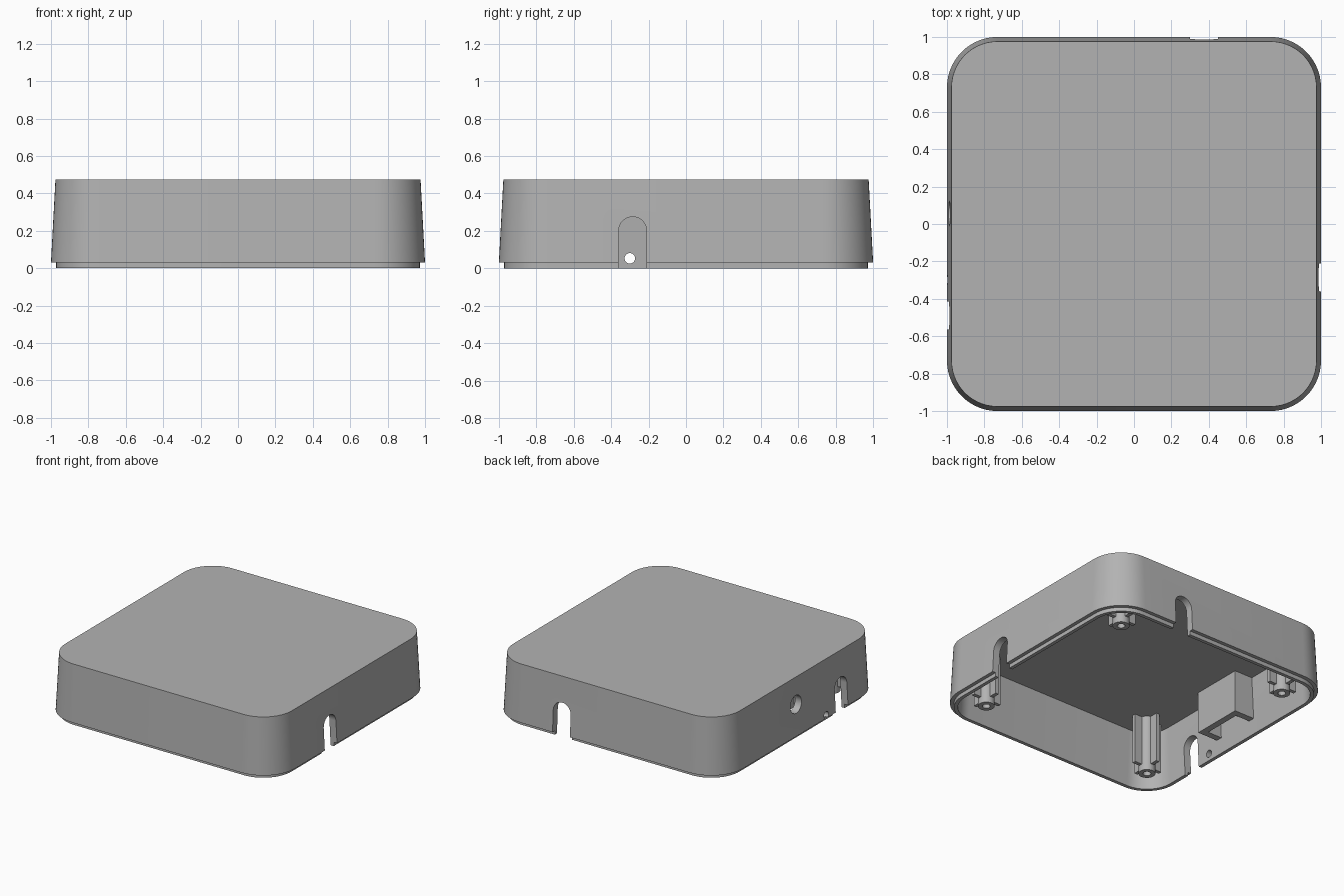
import bpy, bmesh, math
from mathutils import Matrix, Vector

cube = bpy.data.objects.get("Cube")
if cube:
    bpy.data.objects.remove(cube)

grey = bpy.data.materials.new("light grey plastic")
grey.use_nodes = True
colour = (0.45, 0.45, 0.45, 1)
grey.diffuse_color = colour
grey.node_tree.nodes["Principled BSDF"].inputs["Base Color"].default_value = colour

CORNER = 0.73      # centre of the corner rounding
CEILING = 0.445


def make(name, bm):
    bmesh.ops.recalc_face_normals(bm, faces=bm.faces)
    mesh = bpy.data.meshes.new(name)
    bm.to_mesh(mesh)
    bm.free()
    mesh.materials.append(grey)
    ob = bpy.data.objects.new(name, mesh)
    bpy.context.collection.objects.link(ob)
    return ob


def activate(ob):
    bpy.ops.object.select_all(action="DESELECT")
    ob.select_set(True)
    bpy.context.view_layer.objects.active = ob


def smooth(ob):
    activate(ob)
    bpy.ops.object.shade_smooth_by_angle(angle=math.radians(30))


def rounded_ring(bm, half, z, steps=14):
    ring = []
    for q in range(4):
        a0 = q * math.pi / 2
        cx = CORNER * (1 if q in (0, 3) else -1)
        cy = CORNER * (1 if q < 2 else -1)
        for i in range(steps + 1):
            a = a0 + i / steps * math.pi / 2
            r = half - CORNER
            ring.append(bm.verts.new((cx + r * math.cos(a), cy + r * math.sin(a), z)))
    return ring


def bridge(bm, a, b):
    n = len(a)
    for i in range(n):
        j = (i + 1) % n
        bm.faces.new((a[i], a[j], b[j], b[i]))


def add_box(bm, lo, hi):
    lo, hi = Vector(lo), Vector(hi)
    m = Matrix.Translation((lo + hi) / 2) @ Matrix.Diagonal((*(hi - lo), 1))
    bmesh.ops.create_cube(bm, size=1, matrix=m)


def cut(target, bm):
    cutter = make("cutter", bm)
    cutter.hide_render = True
    activate(target)
    mod = target.modifiers.new("cut", "BOOLEAN")
    mod.operation, mod.solver, mod.object = "DIFFERENCE", "EXACT", cutter
    bpy.ops.object.modifier_apply(modifier=mod.name)
    bpy.data.objects.remove(cutter)


def opening(outline, angle):
    """Prism through one wall: outline (across, z), turned from the +x side."""
    bm = bmesh.new()
    turn = Matrix.Rotation(angle, 4, "Z")
    rings = [[bm.verts.new(turn @ Vector((x, u, z))) for u, z in outline]
             for x in (0.87, 1.1)]
    bridge(bm, *rings)
    for ring in rings:
        bm.faces.new(ring)
    return bm


def arc(u, z, r, end, steps):
    return [(u + r * math.cos(i * end / steps), z + r * math.sin(i * end / steps))
            for i in range(steps + 1)]


# Hollow shell, lofted from the outer top round the rim lip to the ceiling
bm = bmesh.new()
profile = [(0.976, 0.475), (1.0, 0.03), (0.972, 0.03), (0.972, 0),
           (0.945, 0), (0.922, CEILING)]
rings = [rounded_ring(bm, h, z) for h, z in profile]
for a, b in zip(rings, rings[1:]):
    bridge(bm, a, b)
bm.faces.new(rings[0])
bm.faces.new(rings[-1])
shell = make("shell", bm)

# Arched cable slots: left, back and right walls
for u, angle in ((-0.285, 0), (-0.375, math.pi / 2), (0.49, math.pi)):
    outline = [(u - 0.075, -0.1), (u + 0.075, -0.1)] + arc(u, 0.2, 0.075, math.pi, 20)
    cut(shell, opening(outline, angle))

# Round window and small pin hole
for u, z, r in ((-0.057, 0.27, 0.068), (0.3, 0.053, 0.028)):
    cut(shell, opening(arc(u, z, r, 2 * math.pi, 32)[:-1], math.pi))
smooth(shell)

# Screw posts with crossed ribs
for sx, side in ((1, "left"), (-1, "right")):
    for sy, end in ((1, "back"), (-1, "front")):
        place = Matrix.Translation((0.74 * sx, 0.74 * sy, 0))
        bm = bmesh.new()
        rings = [[bm.verts.new(place @ Vector((u, v, z)))
                  for u, v in arc(0, 0, r, 2 * math.pi, 24)[:-1]]
                 for r, z in ((0.06, CEILING), (0.06, 0.01), (0.028, 0.01), (0.028, 0.3))]
        for a, b in zip(rings, rings[1:]):
            bridge(bm, a, b)
        bm.faces.new(rings[-1])
        smooth(make(f"{end}_{side}_post", bm))

        bm = bmesh.new()
        for k in range(4):
            add_box(bm, (0.05, -0.014, 0.06), (0.12, 0.014, CEILING))
            bmesh.ops.rotate(bm, verts=bm.verts, matrix=Matrix.Rotation(math.pi / 2, 3, "Z"))
        bm.transform(place)
        make(f"{end}_{side}_post_ribs", bm)

# Open-bottomed housing behind the round window
bm = bmesh.new()
add_box(bm, (-0.95, -0.21, 0.12), (-0.768, 0.195, CEILING))
housing = make("window_housing", bm)
bm = bmesh.new()
add_box(bm, (-1, -0.16, 0), (-0.818, 0.145, 0.42))
cut(housing, bm)
